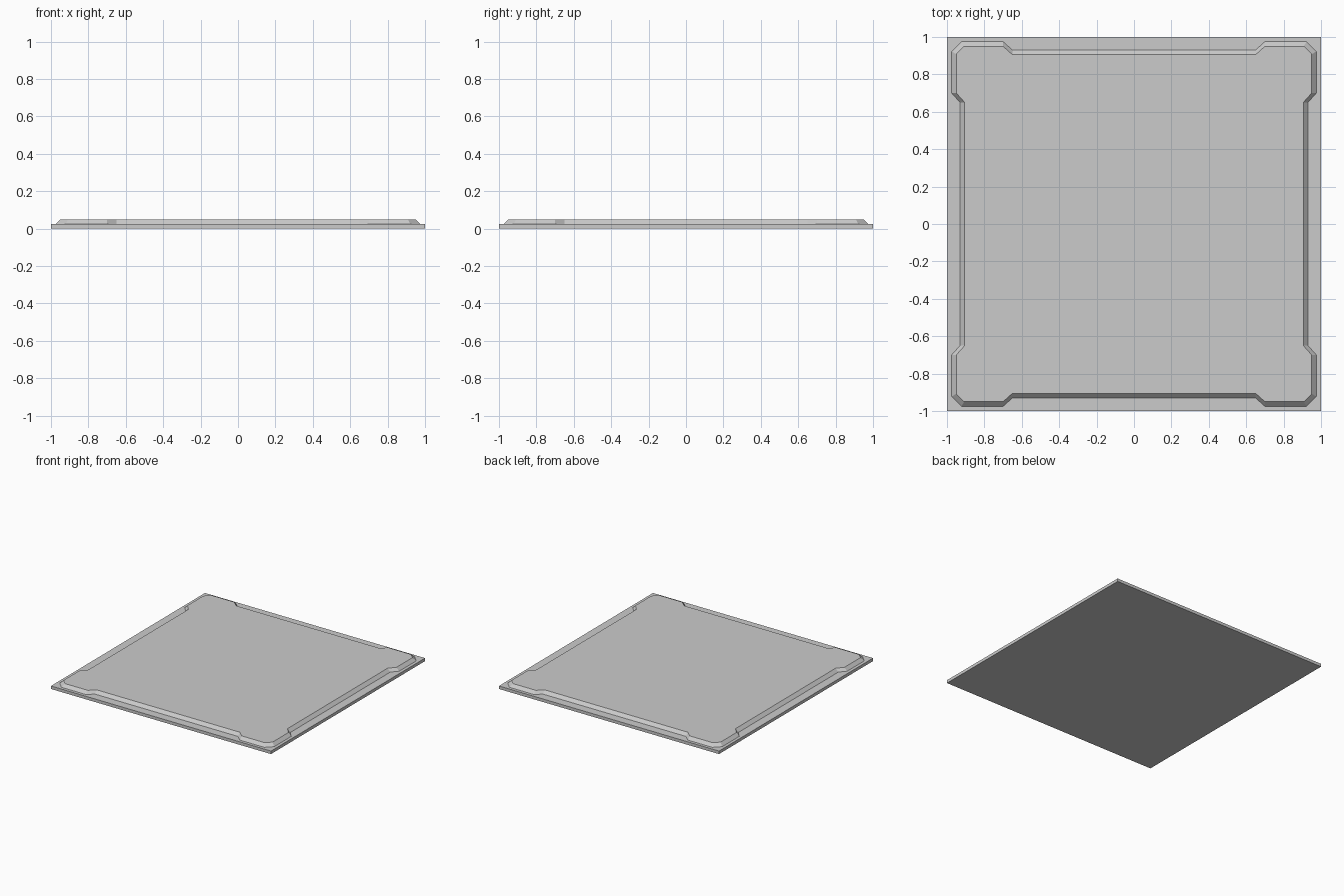
import bpy, bmesh

if "Cube" in bpy.data.objects:
    bpy.data.objects.remove(bpy.data.objects["Cube"])


def outline(out, mid, cham):
    # Corner profile in the +x/+y quadrant, turned four times
    pts = [(mid, 0.65), (out, 0.70), (out, cham), (cham, out), (0.70, out), (0.65, mid)]
    loop = []
    for _ in range(4):
        loop += pts
        pts = [(-y, x) for x, y in pts]
    return loop


def ring(bm, pts, z):
    verts = [bm.verts.new((x, y, z)) for x, y in pts]
    edges = [bm.edges.new((verts[i - 1], verts[i])) for i in range(len(verts))]
    return verts, edges


def walls(bm, lower, upper):
    for i in range(len(lower)):
        bm.faces.new((lower[i - 1], lower[i], upper[i], upper[i - 1]))


bm = bmesh.new()
square = [(1, -1), (1, 1), (-1, 1), (-1, -1)]

# Base slab
bottom, _ = ring(bm, square, 0)
slab_top, slab_edges = ring(bm, square, 0.025)
bm.faces.new(bottom)
walls(bm, bottom, slab_top)

# Raised panel with sloped edges and notched sides
foot, foot_edges = ring(bm, outline(0.975, 0.93, 0.922), 0.025)
crown, _ = ring(bm, outline(0.95, 0.905, 0.908), 0.05)
walls(bm, foot, crown)
bm.faces.new(crown)

# Flat rim between slab edge and panel foot
bmesh.ops.triangle_fill(bm, edges=slab_edges + foot_edges, use_beauty=True, normal=(0, 0, 1))
bmesh.ops.recalc_face_normals(bm, faces=bm.faces)

mesh = bpy.data.meshes.new("floor_tile")
bm.to_mesh(mesh)
bm.free()
bpy.context.collection.objects.link(bpy.data.objects.new("floor_tile", mesh))
